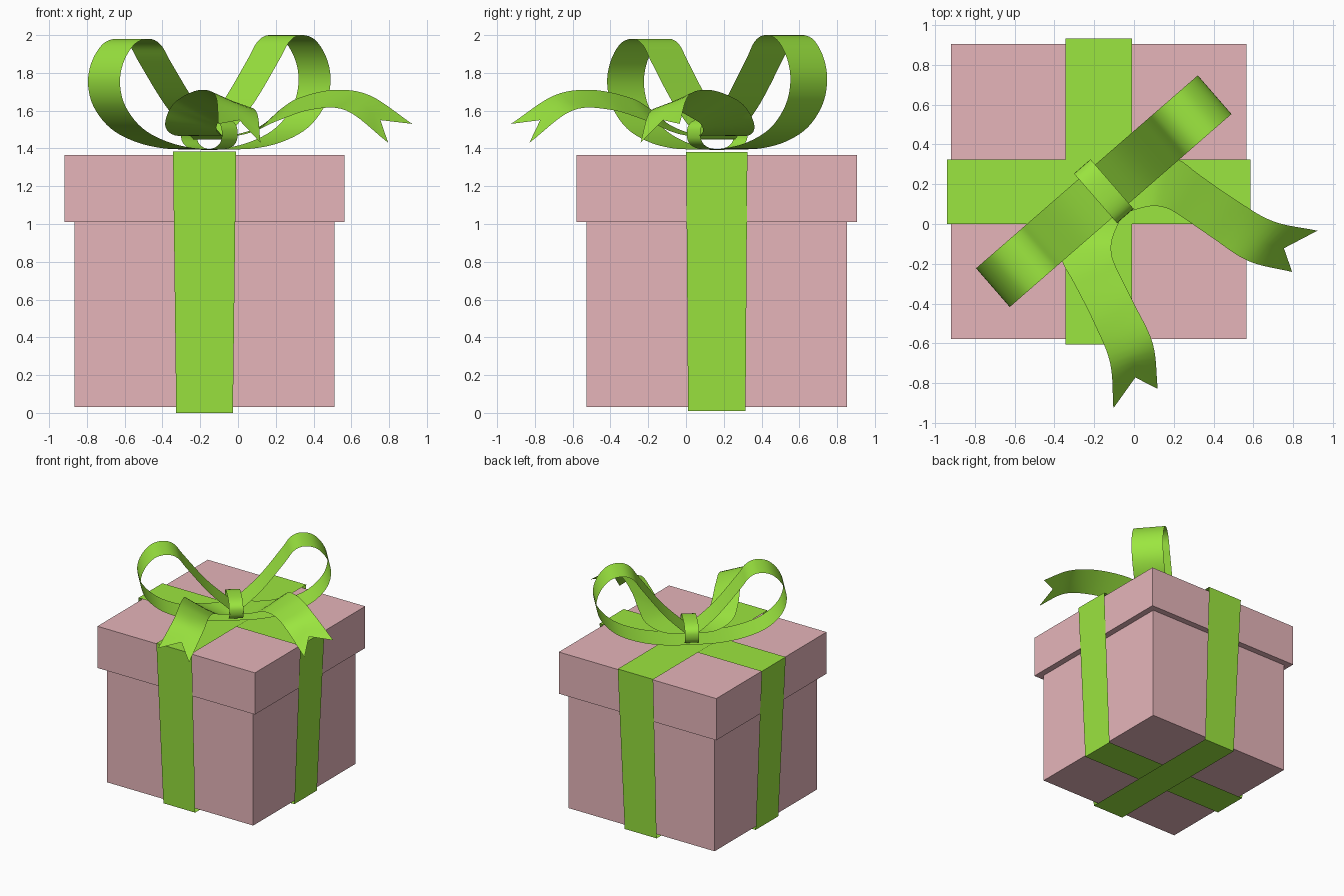
import bpy, math
from mathutils import Vector

if "Cube" in bpy.data.objects:
    bpy.data.objects.remove(bpy.data.objects["Cube"])

CX, CY = -0.177, 0.163            # box centre
BOW = Vector((-0.152, 0.165, 0))  # bow centre
U = Vector((0.754, 0.656, 0)).normalized()  # direction across the loops
P = Vector((U.y, -U.x, 0))                  # direction across the loop ribbon


def material(name, rgb):
    m = bpy.data.materials.new(name)
    m.diffuse_color = (*rgb, 1)
    m.use_nodes = True
    m.node_tree.nodes["Principled BSDF"].inputs["Base Color"].default_value = m.diffuse_color
    return m


PINK = material("pink card", (0.79, 0.46, 0.49))
GREEN = material("green ribbon", (0.33, 0.79, 0.05))


def add_mesh(name, verts, faces, mat, smooth=False):
    me = bpy.data.meshes.new(name)
    me.from_pydata([tuple(v) for v in verts], [], faces)
    me.materials.append(mat)
    if smooth:
        me.polygons.foreach_set("use_smooth", [True] * len(me.polygons))
    ob = bpy.data.objects.new(name, me)
    bpy.context.collection.objects.link(ob)
    return ob


def box(name, half, z0, z1):
    bpy.ops.mesh.primitive_cube_add(size=1, location=(CX, CY, (z0 + z1) / 2))
    ob = bpy.context.object
    ob.name = name
    ob.scale = (2 * half, 2 * half, z1 - z0)
    ob.data.materials.append(PINK)


def sheet(name, rows, mat, closed=False, flip=False):
    """Skin a grid of points, one list per row."""
    n, k = len(rows), len(rows[0])
    verts = [p for r in rows for p in r]
    faces = []
    for i in range(n if closed else n - 1):
        j = (i + 1) % n
        for c in range(k - 1):
            f = (i * k + c, i * k + c + 1, j * k + c + 1, j * k + c)
            faces.append(f[::-1] if flip else f)
    return add_mesh(name, verts, faces, mat, smooth=True)


def spline(pts, steps):
    """Catmull-Rom curve through the points."""
    pts = [Vector(p) for p in pts]
    q = [2 * pts[0] - pts[1]] + pts + [2 * pts[-1] - pts[-2]]
    out = []
    for i in range(1, len(q) - 2):
        a, b, c, d = q[i - 1:i + 3]
        for s in range(steps):
            t = s / steps
            out.append(0.5 * (2 * b + (c - a) * t + (2 * a - 5 * b + 4 * c - d) * t * t
                              + (3 * b - a - 3 * c + d) * t ** 3))
    return out + [pts[-1]]


def bow_point(s, t, z):
    return BOW + U * s + P * t + Vector((0, 0, z))


# Box and lid
box("box_body", 0.689, 0.03, 1.01)
box("box_lid", 0.742, 1.01, 1.365)


# Ribbon bands wrapped around the box, tapering downwards
def band(name, along_x, r_top, r_bot, w_top, w_bot, z0, z1):
    ring = [(-r_top, w_top, z1), (r_top, w_top, z1), (r_bot, w_bot, z0), (-r_bot, w_bot, z0)]
    verts = []
    for r, w, z in ring:
        for side in (-w, w):
            a, b = (r, side) if along_x else (side, r)
            verts.append((CX + a, CY + b, z))
    faces = []
    for i in range(4):
        j = (i + 1) % 4
        f = (2 * i, 2 * j, 2 * j + 1, 2 * i + 1)
        faces.append(f if along_x else f[::-1])
    add_mesh(name, verts, faces, GREEN)


band("ribbon_front_back", False, 0.770, 0.700, 0.167, 0.150, 0.0, 1.385)
band("ribbon_left_right", True, 0.763, 0.700, 0.162, 0.152, 0.01, 1.38)

# Bow loops: a side profile (distance from knot, height) given ribbon width
LOOP = [(0.0, 1.45), (0.2, 1.64), (0.38, 1.87), (0.45, 1.965), (0.53, 2.0), (0.63, 1.975),
        (0.71, 1.88), (0.739, 1.76), (0.70, 1.63), (0.58, 1.51), (0.4, 1.435),
        (0.2, 1.40), (0.0, 1.395)]
for name, sign, drop in (("bow_loop_right", 1, 1.0), ("bow_loop_left", -1, 0.967)):
    rows = [[bow_point(sign * p.x, t, 1.395 + (p.y - 1.395) * drop) for t in (-0.129, 0.129)]
            for p in spline(LOOP, 5)]
    sheet(name, rows, GREEN, flip=sign > 0)

# Knot: a flat rounded ring around the middle of the bow
rows = []
for i in range(40):
    a = math.tau * i / 40
    c, s = math.cos(a), math.sin(a)
    t = 0.165 * math.copysign(abs(c) ** 0.75, c)
    z = 1.478 + 0.085 * math.copysign(abs(s) ** 0.75, s)
    rows.append([bow_point(x, t, z) for x in (-0.055, 0.055)])
sheet("bow_knot", rows, GREEN, closed=True, flip=True)

# Tails: outer and inner edge as (across, forward, height), with a notched end
OUTER = [(0.0, -0.09, 1.47), (0.2, -0.05, 1.47), (0.335, 0.03, 1.52), (0.39, 0.131, 1.61),
         (0.417, 0.254, 1.67), (0.472, 0.47, 1.71), (0.543, 0.673, 1.68), (0.68, 0.855, 1.53)]
INNER = [(0.0, 0.15, 1.47), (0.06, 0.175, 1.47), (0.129, 0.212, 1.49), (0.175, 0.26, 1.52),
         (0.205, 0.33, 1.55), (0.256, 0.526, 1.605), (0.318, 0.742, 1.60), (0.448, 0.928, 1.43)]
MIDDLE = [(Vector(a) + Vector(b)) / 2 for a, b in zip(OUTER, INNER)]
MIDDLE[-1] = Vector((0.495, 0.811, 1.55))
edges = [spline(e, 6) for e in (OUTER, MIDDLE, INNER)]
for name, sign in (("bow_tail_right", 1), ("bow_tail_left", -1)):
    rows = [[bow_point(sign * p.x, p.y, p.z) for p in row] for row in zip(*edges)]
    sheet(name, rows, GREEN, flip=sign > 0)
